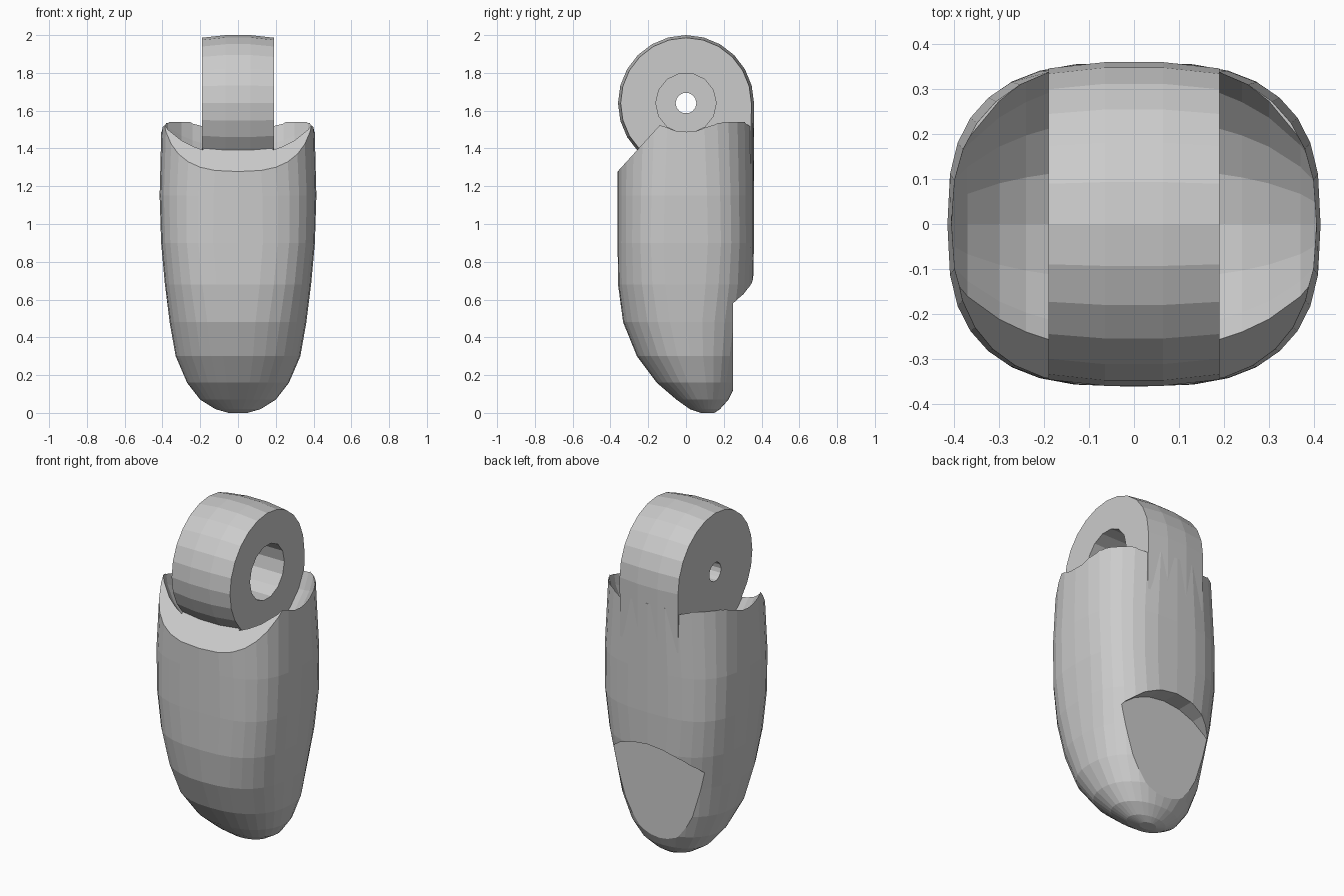
import bpy, bmesh
from math import sin, cos, pi, copysign
from mathutils import Vector

if "Cube" in bpy.data.objects:
    bpy.data.objects.remove(bpy.data.objects["Cube"])

AXIS_Z = 1.64  # height of the hinge axis


def loft(name, rings, bisect=None):
    """Skin closed rings of points into a capped solid."""
    bm = bmesh.new()
    loops = [[bm.verts.new(p) for p in ring] for ring in rings]
    n = len(loops[0])
    for a, b in zip(loops, loops[1:]):
        for i in range(n):
            j = (i + 1) % n
            bm.faces.new((a[i], a[j], b[j], b[i]))
    bm.faces.new(loops[0])
    bm.faces.new(loops[-1])
    if bisect:
        co, no = bisect
        cut = bmesh.ops.bisect_plane(bm, geom=bm.verts[:] + bm.edges[:] + bm.faces[:],
                                     plane_co=co, plane_no=no, clear_outer=True)
        edges = [e for e in cut["geom_cut"] if isinstance(e, bmesh.types.BMEdge)]
        bmesh.ops.holes_fill(bm, edges=edges, sides=0)
    bmesh.ops.recalc_face_normals(bm, faces=bm.faces[:])
    mesh = bpy.data.meshes.new(name)
    bm.to_mesh(mesh)
    bm.free()
    ob = bpy.data.objects.new(name, mesh)
    bpy.context.collection.objects.link(ob)
    return ob


def boolean(target, tool, op="DIFFERENCE"):
    mod = target.modifiers.new("bool", "BOOLEAN")
    mod.operation, mod.solver, mod.object = op, "EXACT", tool
    bpy.context.view_layer.objects.active = target
    bpy.ops.object.modifier_apply(modifier=mod.name)
    bpy.data.objects.remove(tool)


def circle_x(x, r, n):
    """Ring around the hinge axis at a given x."""
    return [(x, r * cos(2 * pi * i / n), AXIS_Z + r * sin(2 * pi * i / n)) for i in range(n)]


def section(z, w, front, back, power, n=32):
    """Rounded-rectangle body ring."""
    mid, half = (front + back) / 2, (back - front) / 2
    pts = []
    for i in range(n):
        c, s = cos(2 * pi * i / n), sin(2 * pi * i / n)
        pts.append((copysign(w * abs(c) ** (2 / power), c),
                    mid + copysign(half * abs(s) ** (2 / power), s), z))
    return pts


# Fingertip body, with its front top edge sliced off at an angle
body = loft("fingertip_body", [section(*r) for r in (
    (0.00, 0.05, 0.08, 0.15, 2.0),
    (0.02, 0.12, 0.02, 0.18, 2.0),
    (0.07, 0.20, -0.05, 0.225, 2.1),
    (0.16, 0.27, -0.155, 0.27, 2.2),
    (0.30, 0.33, -0.26, 0.305, 2.3),
    (0.48, 0.362, -0.333, 0.335, 2.4),
    (0.68, 0.387, -0.36, 0.355, 2.7),
    (0.90, 0.407, -0.362, 0.36, 2.9),
    (1.15, 0.415, -0.362, 0.36, 2.8),
    (1.54, 0.405, -0.362, 0.36, 2.5))],
    bisect=(Vector((0, -0.36, 1.28)), Vector((0, -1.1, 1))))

# Flat nail recess with an arched upper edge
boolean(body, loft("nail_cutter", [
    [(0.40 * cos(2 * pi * i / 24), y, 0.33 + 0.38 * sin(2 * pi * i / 24)) for i in range(24)]
    for y in (0.25, 0.6)]))

# Bowl-shaped scoops on both sides of the knuckle
for side in (-1, 1):
    boolean(body, loft("scoop_cutter", [
        circle_x(side * x, 0.40 * max(0.02, 1 - (x / 0.44) ** 2) ** 0.5, 20)
        for x in (0.186, 0.24, 0.30, 0.37, 0.41, 0.439)]))


# Knuckle: slightly barrelled disc whose lower back corner runs into the body
def knuckle_ring(x, r, n=24):
    pts = [p for i, p in enumerate(circle_x(x, r, n)) if i <= n * 3 // 4]
    return pts + [(x, r * 0.99, AXIS_Z - r)]


knuckle = loft("knuckle", [knuckle_ring(x, r) for x, r in (
    (-0.19, 0.346), (-0.065, 0.36), (0.065, 0.36), (0.19, 0.346))])
boolean(body, knuckle, "UNION")

# Deep socket from the right and a small pin hole right through
boolean(body, loft("socket_cutter", [circle_x(x, 0.16, 14) for x in (-0.12, 0.3)]))
boolean(body, loft("pin_hole_cutter", [circle_x(x, 0.055, 14) for x in (-0.3, 0.25)]))
